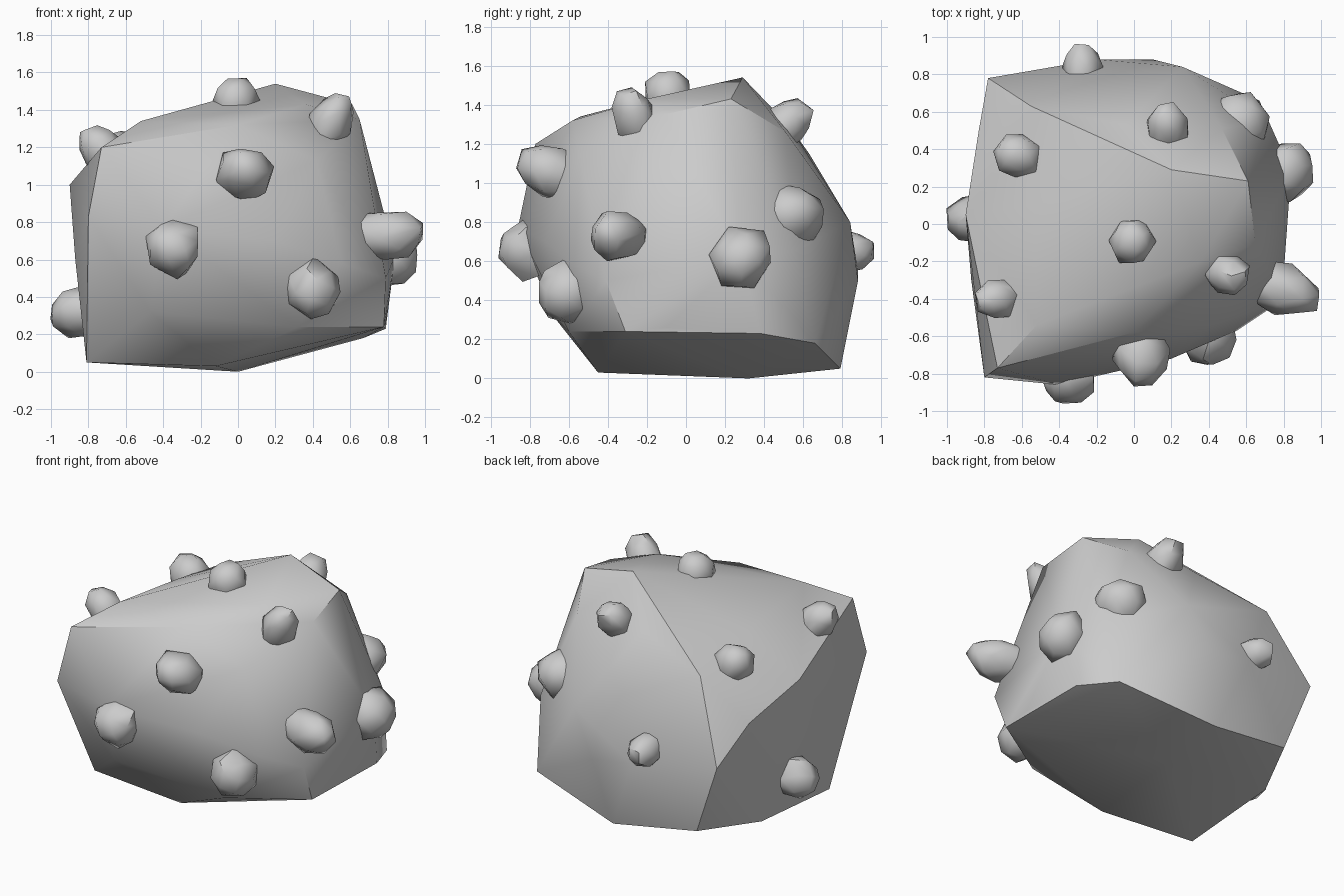
import bpy, bmesh, math, random
from mathutils import Vector

random.seed(4)
if "Cube" in bpy.data.objects:
    bpy.data.objects.remove(bpy.data.objects["Cube"], do_unlink=True)

# Single stone colour
stone = bpy.data.materials.new("grey_stone")
stone.use_nodes = True
GREY = (0.6, 0.6, 0.6, 1)
stone.diffuse_color = GREY
stone.node_tree.nodes["Principled BSDF"].inputs["Base Color"].default_value = GREY


def hull_object(name, points, angle):
    """Chiselled stone: the convex skin around a few corner points."""
    bm = bmesh.new()
    for p in points:
        bm.verts.new(p)
    bmesh.ops.convex_hull(bm, input=bm.verts)
    spare = [v for v in bm.verts if not v.link_faces]
    bmesh.ops.delete(bm, geom=spare, context='VERTS')
    bmesh.ops.recalc_face_normals(bm, faces=bm.faces)
    mesh = bpy.data.meshes.new(name)
    bm.to_mesh(mesh)
    bm.free()
    mesh.materials.append(stone)
    obj = bpy.data.objects.new(name, mesh)
    bpy.context.collection.objects.link(obj)
    bpy.ops.object.select_all(action='DESELECT')
    obj.select_set(True)
    bpy.context.view_layer.objects.active = obj
    bpy.ops.object.shade_smooth_by_angle(angle=math.radians(angle))


# Boulder corners, listed by side
top = [(-.52, -.54, 1.34), (0, -.58, 1.32), (.42, -.54, 1.13), (.65, -.11, 1.35),
       (.61, .23, 1.43), (.2, .29, 1.54), (.47, .51, 1.26), (-.05, .53, 1.29),
       (-.55, .63, 1.15), (-.53, .1, 1.25), (.36, -.2, 1.43)]
front = [(-.73, -.77, 1.2), (-.8, -.82, .83), (-.4, -.86, .77), (-.47, -.68, .32),
         (.2, -.72, .7), (.32, -.6, .24), (.55, -.57, .58), (-.12, -.45, .03)]
right = [(.79, -.41, .5), (.78, -.31, .24), (.79, -.1, .26), (.84, .28, .62),
         (.79, .38, .23), (.72, .55, .65), (.67, .66, .18)]
back = [(.26, .84, .8), (.1, .88, .5), (-.2, .88, .55), (-.78, .78, .63),
        (0, .79, .05), (-.6, .74, .14)]
left = [(-.9, .05, 1.0), (-.87, -.3, .6), (-.83, .5, .85), (-.81, -.4, .05),
        (-.8, .32, .1), (0, .32, 0)]
hull_object("boulder", top + front + right + back + left, 34)


def knob(name, centre, aim, width, height):
    """Blunt stub of rock, rooted in the boulder and pointing along aim."""
    turn = Vector(aim).to_track_quat('Z', 'Y')
    spin = random.uniform(0, math.tau)
    points = []
    for level, size, sides in ((-.9, .85, 6), (-.2, 1, 6), (.35, .82, 6), (.8, .45, 4)):
        for i in range(sides):
            a = spin + level + math.tau * i / sides
            r = width * size * random.uniform(.88, 1.12)
            z = height * (level + random.uniform(-.08, .08))
            points.append(Vector(centre) + turn @ Vector((r * math.cos(a), r * math.sin(a), z)))
    hull_object(name, points, 50)


# Knobs: name, centre, outward direction, half width, height
for spec in (
    ("front_high_knob", (.04, -.72, 1.07), (.1, -1, .4), .15, .17),
    ("front_right_knob", (-.35, -.85, .67), (0, -1, .1), .16, .12),
    ("front_low_knob", (.41, -.63, .43), (.4, -1, -.1), .165, .15),
    ("left_front_knob", (.83, -.36, .73), (1, -.3, .05), .135, .2),
    ("left_rim_knob", (.51, -.27, 1.36), (.5, -.3, 1), .12, .15),
    ("crown_knob", (-.01, -.09, 1.47), (0, 0, 1), .13, .13),
    ("right_rim_knob", (-.74, -.4, 1.2), (-.6, 0, 1), .115, .14),
    ("right_back_knob", (-.63, .37, 1.18), (-.5, .2, 1), .13, .13),
    ("back_high_knob", (.18, .53, 1.32), (0, .7, .7), .12, .14),
    ("back_left_knob", (.58, .56, .84), (.8, .7, .3), .17, .15),
    ("left_side_knob", (.84, .29, .61), (1, .1, 0), .165, .15),
    ("back_knob", (-.28, .86, .65), (0, 1, .05), .115, .12),
    ("right_low_knob", (-.87, .03, .31), (-1, 0, -.1), .14, .16),
):
    knob(*spec)
